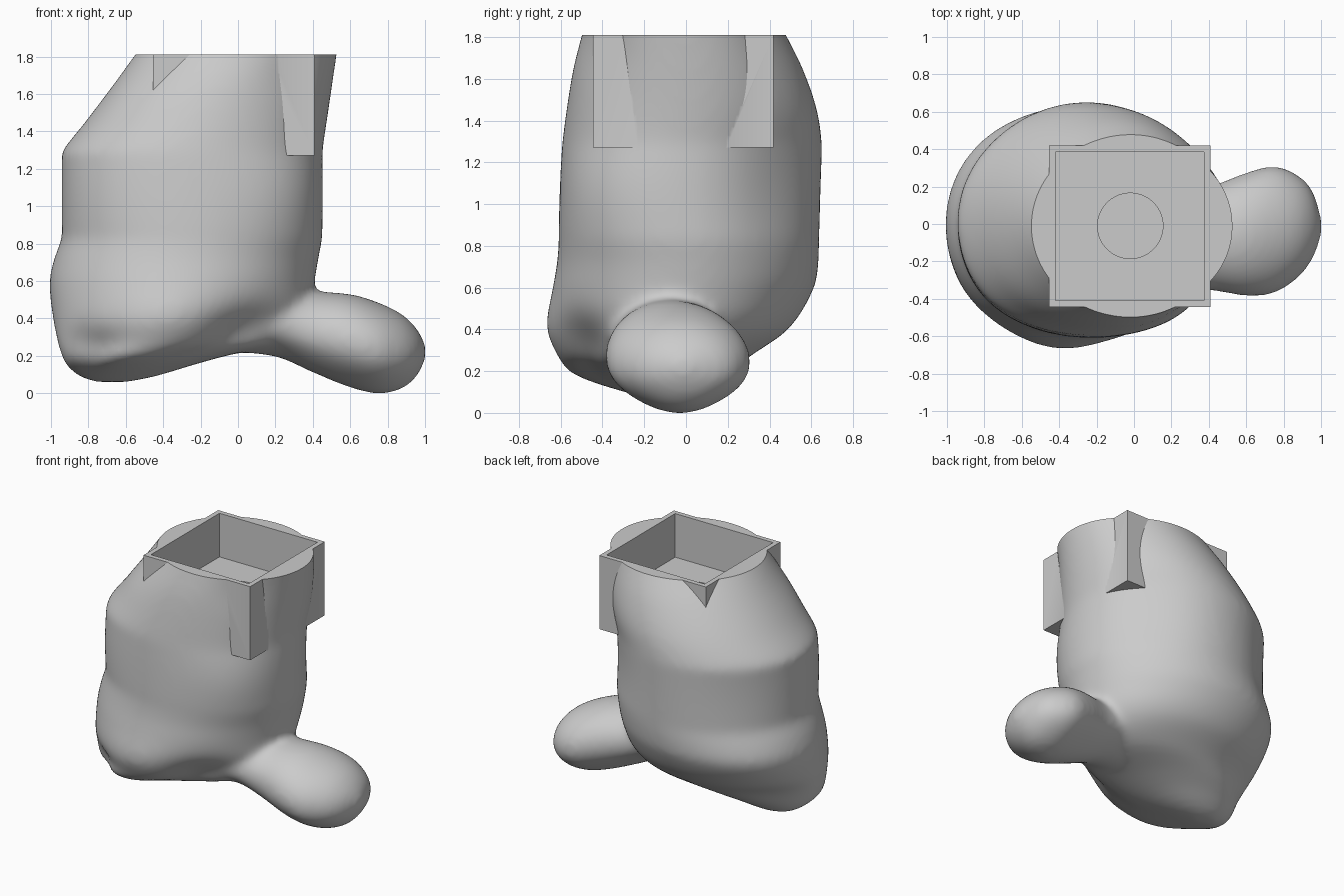
import bpy, bmesh
from math import cos, sin, pi, exp, radians
from mathutils import Vector

cube = bpy.data.objects.get("Cube")
if cube:
    bpy.data.objects.remove(cube, do_unlink=True)

TOP = 1.81
N = 72
STEPS = 5

grey = bpy.data.materials.new("plain_grey")
grey.use_nodes = True
grey.diffuse_color = (0.6, 0.6, 0.6, 1)
grey.node_tree.nodes["Principled BSDF"].inputs["Base Color"].default_value = (0.6, 0.6, 0.6, 1)


def finish(bm, name):
    bmesh.ops.recalc_face_normals(bm, faces=bm.faces)
    mesh = bpy.data.meshes.new(name)
    bm.to_mesh(mesh)
    bm.free()
    obj = bpy.data.objects.new(name, mesh)
    bpy.context.collection.objects.link(obj)
    mesh.materials.append(grey)
    return obj


def refine(sections):
    """Smooth in-between sections (cubic through the given ones)."""
    pts = [Vector(s) for s in sections]
    last = len(pts) - 1
    slopes = []
    for i in range(len(pts)):
        d = pts[min(i + 1, last)] - pts[max(i - 1, 0)]
        slopes.append(d / d[0])
    out = []
    for i in range(last):
        p, q = pts[i], pts[i + 1]
        h = q[0] - p[0]
        for k in range(STEPS):
            s = k / STEPS
            blend = s * s * (3 - 2 * s)
            out.append(p + (q - p) * blend
                       + slopes[i] * (h * s * (1 - s) ** 2)
                       - slopes[i + 1] * (h * s * s * (1 - s)))
    return out + [pts[last]]


def loft(bm, sections, place, shape=lambda t, a: 1):
    """Closed skin through ellipses: (position, min u, max u, min v, max v)."""
    rings = []
    for t, u0, u1, v0, v1 in sections:
        ring = []
        for i in range(N):
            a = 2 * pi * i / N
            r = shape(t, a)
            u = (u0 + u1) / 2 + (u1 - u0) / 2 * cos(a) * r
            v = (v0 + v1) / 2 + (v1 - v0) / 2 * sin(a) * r
            ring.append(bm.verts.new(place(t, u, v)))
        rings.append(ring)
    for low, high in zip(rings, rings[1:]):
        for i in range(N):
            j = (i + 1) % N
            bm.faces.new((low[i], low[j], high[j], high[i]))
    bm.faces.new(rings[0])
    bm.faces.new(rings[-1])


def box(name, x0, x1, y0, y1, z0, z1):
    bm = bmesh.new()
    bmesh.ops.create_cube(bm, size=1)
    for v in bm.verts:
        v.co = Vector((x0 if v.co.x < 0 else x1,
                       y0 if v.co.y < 0 else y1,
                       z0 if v.co.z < 0 else z1))
    return finish(bm, name)


def boolean(obj, other, operation):
    mod = obj.modifiers.new(operation.lower(), 'BOOLEAN')
    mod.operation = operation
    mod.solver = 'EXACT'
    mod.object = other
    other.hide_render = True


# Ankle and heel, from the sole upwards
body_sections = [
    (0.06, -0.77, -0.58, -0.14, -0.02),
    (0.09, -0.85, -0.44, -0.26, 0.04),
    (0.15, -0.92, -0.24, -0.46, 0.13),
    (0.20, -0.945, -0.06, -0.57, 0.21),
    (0.27, -0.97, 0.24, -0.62, 0.31),
    (0.40, -0.99, 0.37, -0.66, 0.49),
    (0.60, -1.003, 0.41, -0.635, 0.61),
    (0.72, -0.98, 0.43, -0.615, 0.635),
    (0.83, -0.94, 0.45, -0.605, 0.64),
    (0.87, -0.94, 0.45, -0.605, 0.642),
    (1.25, -0.94, 0.45, -0.59, 0.655),
    (1.29, -0.94, 0.45, -0.588, 0.655),
    (1.45, -0.815, 0.475, -0.57, 0.63),
    (1.65, -0.665, 0.505, -0.54, 0.56),
    (TOP, -0.55, 0.528, -0.50, 0.48),
    (2.00, -0.41, 0.555, -0.45, 0.38),
]

# Bulges and hollows of the skin: (angle, spread, height, height spread, amount)
swells = [
    (222, 0.36, 1.10, 0.38, 0.045),
    (222, 0.30, 1.55, 0.16, 0.025),
    (316, 0.36, 1.08, 0.33, 0.085),
    (42, 0.36, 1.10, 0.38, -0.06),
    (52, 0.28, 1.74, 0.17, -0.025),
    (308, 0.28, 1.72, 0.15, -0.03),
    (135, 0.36, 1.10, 0.35, -0.02),
    (135, 0.40, 0.58, 0.13, 0.04),
    (135, 0.40, 0.27, 0.10, -0.06),
    (226, 0.24, 0.21, 0.11, -0.15),
    (262, 0.22, 0.40, 0.15, 0.03),
    (307, 0.32, 0.29, 0.17, -0.25),
]


def body_shape(z, a):
    return 1 + sum(amount * exp((cos(a - radians(angle)) - 1) / spread ** 2
                                - ((z - height) / rise) ** 2)
                   for angle, spread, height, rise, amount in swells)


bm = bmesh.new()
loft(bm, refine(body_sections), lambda t, u, v: (u, v, t), body_shape)

# Rounded toe end with a flared neck, from the ankle outwards
foot_sections = [
    (-0.25, -0.46, 0.15, 0.25, 0.58),
    (0.05, -0.42, 0.17, 0.215, 0.58),
    (0.22, -0.37, 0.17, 0.19, 0.565),
    (0.40, -0.355, 0.20, 0.11, 0.545),
    (0.60, -0.385, 0.275, 0.03, 0.53),
    (0.75, -0.37, 0.31, -0.003, 0.485),
    (0.88, -0.285, 0.26, 0.025, 0.42),
    (0.96, -0.18, 0.17, 0.095, 0.34),
    (1.003, -0.06, 0.03, 0.18, 0.26),
]
loft(bm, refine(foot_sections), lambda t, u, v: (t, u, v),
     lambda t, a: 1 - 0.07 * max(0, -sin(a)) * sin(2 * a) ** 2)
foot = finish(bm, "foot")

# Melt the two masses into one soft skin
remesh = foot.modifiers.new("blend", 'REMESH')
remesh.mode = 'VOXEL'
remesh.voxel_size = 0.02
smooth = foot.modifiers.new("soften", 'SMOOTH')
smooth.factor = 0.5
smooth.iterations = 24

# Square socket: outer block, flat rim, cavity and round hole in its floor
block = box("socket_block", -0.455, 0.41, -0.445, 0.42, 1.27, 1.9)
trim = box("rim_cutter", -2, 2, -2, 2, TOP, 3)
cavity = box("cavity_cutter", -0.42, 0.375, -0.41, 0.385, 1.49, 2.5)
bm = bmesh.new()
loft(bm, [(z, -0.195, 0.155, -0.185, 0.165) for z in (1.35, 1.6)],
     lambda t, u, v: (u, v, t))
hole = finish(bm, "hole_cutter")

boolean(foot, block, 'UNION')
for cutter in (trim, cavity, hole):
    boolean(foot, cutter, 'DIFFERENCE')

# Bake the stack, drop the helpers, and shade
bpy.context.view_layer.update()
bpy.ops.object.select_all(action='DESELECT')
foot.select_set(True)
bpy.context.view_layer.objects.active = foot
bpy.ops.object.convert(target='MESH')
for helper in (block, trim, cavity, hole):
    bpy.data.objects.remove(helper, do_unlink=True)
foot.data.materials.clear()
foot.data.materials.append(grey)
for face in foot.data.polygons:
    face.material_index = 0
bpy.ops.object.shade_smooth_by_angle(angle=pi / 6)
